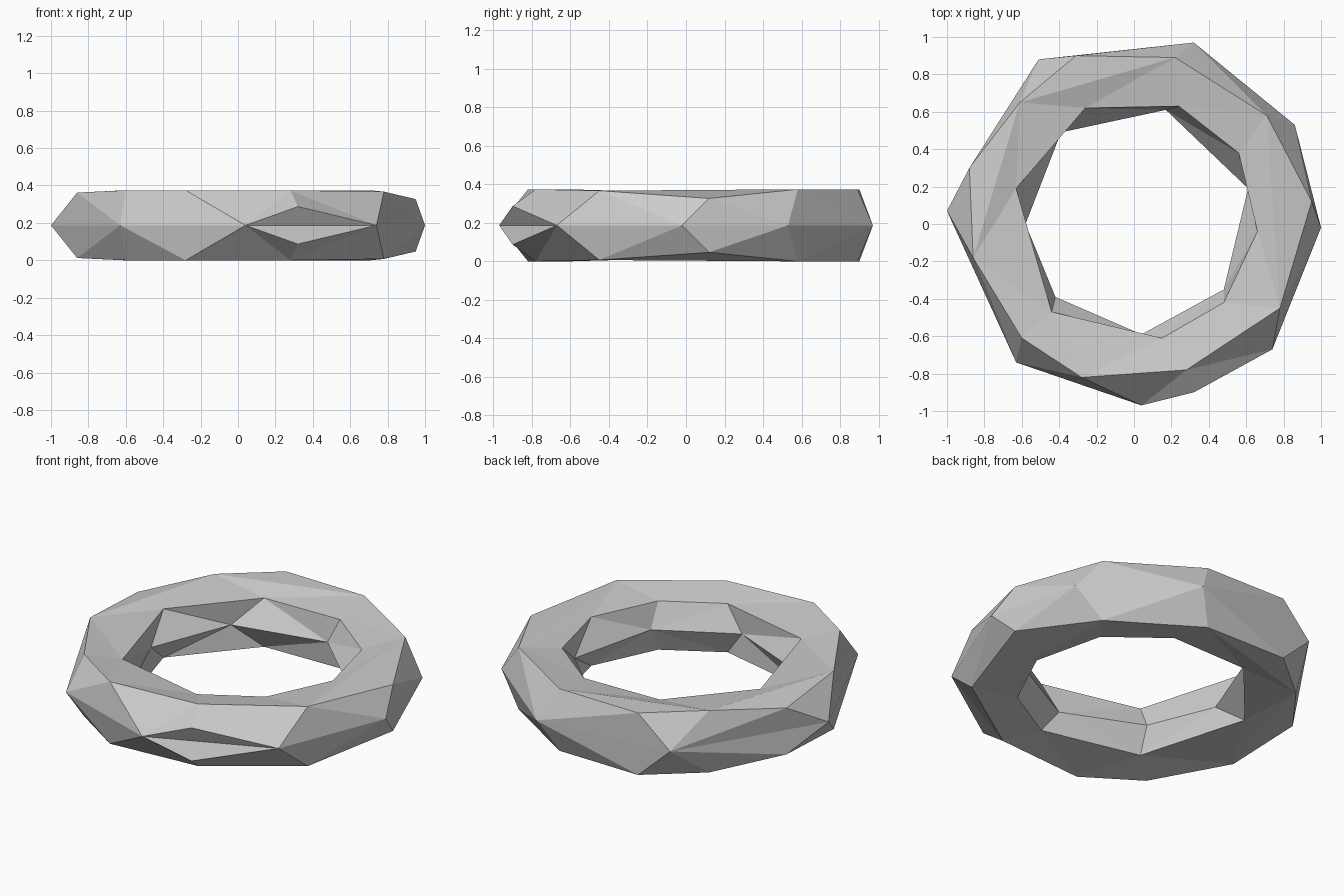
import bpy, bmesh
from mathutils import Vector

cube = bpy.data.objects.get("Cube")
if cube:
    bpy.data.objects.remove(cube)

MID = 0.2  # height of the mirror plane

stone = bpy.data.materials.new("plain_grey")
stone.use_nodes = True
GREY = (0.6, 0.6, 0.6, 1)
stone.diffuse_color = GREY
stone.node_tree.nodes["Principled BSDF"].inputs["Base Color"].default_value = GREY

# Loops of the upper half, counterclockwise from the back
outer = [(.32, .97), (-.51, .88), (-1, .07), (-.63, -.74), (.04, -.97),
         (.32, -.9, .3), (.74, -.67), (1, -.02), (.86, .53)]
upper = [(.22, .89), (-.31, .9), (-.61, .65), (-.88, .3, .34), (-.86, -.18, .375),
         (-.6, -.61), (-.28, -.82), (.28, -.78), (.78, -.45, .38), (.95, .12, .34), (.71, .58)]
inner_upper = [(.24, .63), (-.26, .62), (-.63, .19), (-.44, -.47), (.15, -.61),
               (.48, -.42), (.66, -.04), (.56, .38)]
inner = [(.17, .61), (-.39, .49), (-.58, 0), (-.42, -.39), (.04, -.59), (.48, -.35), (.61, .19)]

bm = bmesh.new()


def ring(points, z):
    return [bm.verts.new((p[0], p[1], p[2] if len(p) > 2 else z)) for p in points]


def stitch(a, b):
    """Join two closed loops with triangles, always taking the shorter diagonal."""
    i = j = 0
    while i < len(a) or j < len(b):
        va, vb = a[i % len(a)], b[j % len(b)]
        na, nb = a[(i + 1) % len(a)], b[(j + 1) % len(b)]
        step_a = (na.co - vb.co).length < (nb.co - va.co).length
        if j == len(b) or (i < len(a) and step_a):
            bm.faces.new((va, na, vb))
            i += 1
        else:
            bm.faces.new((va, nb, vb))
            j += 1


outer_ring, upper_ring = ring(outer, MID), ring(upper, .387)
lip_ring, inner_ring = ring(inner_upper, .347), ring(inner, MID)

# Outer wall, with a shallow notch under the raised front point
stitch(outer_ring, upper_ring)
bm.faces.new(outer_ring[4:7])

# Corner chips on the crown, then the top and inner wall
chips = (1, 3, 9)
for k in chips:
    bm.faces.new(upper_ring[k - 1:k + 2])
crown = [v for k, v in enumerate(upper_ring) if k not in chips]
stitch(crown, lip_ring)
stitch(lip_ring, inner_ring)

# Lower half is the mirror of the upper half
copy = bmesh.ops.duplicate(bm, geom=bm.verts[:] + bm.edges[:] + bm.faces[:])
for v in copy["geom"]:
    if isinstance(v, bmesh.types.BMVert):
        v.co.z = 2 * MID - v.co.z
bmesh.ops.remove_doubles(bm, verts=bm.verts[:], dist=.001)
bmesh.ops.recalc_face_normals(bm, faces=bm.faces[:])
bmesh.ops.translate(bm, vec=Vector((0, 0, -min(v.co.z for v in bm.verts))), verts=bm.verts[:])

mesh = bpy.data.meshes.new("faceted_ring")
bm.to_mesh(mesh)
bm.free()
mesh.materials.append(stone)
band = bpy.data.objects.new("faceted_ring", mesh)
bpy.context.collection.objects.link(band)
